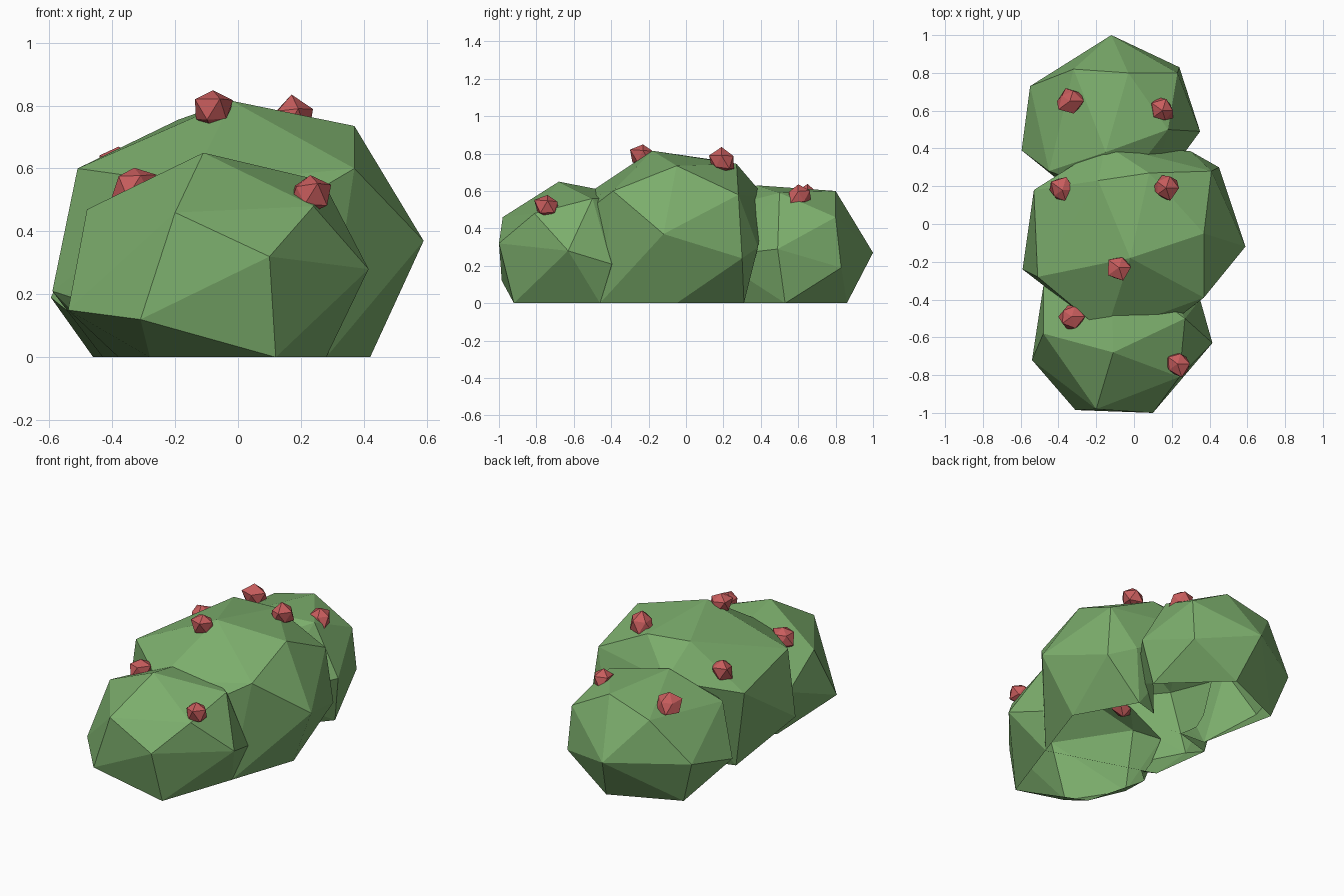
import bpy, bmesh, random
from mathutils import Vector

if "Cube" in bpy.data.objects:
    bpy.data.objects.remove(bpy.data.objects["Cube"])

random.seed(4)


def material(name, rgb):
    m = bpy.data.materials.new(name)
    m.diffuse_color = (*rgb, 1)
    m.use_nodes = True
    m.node_tree.nodes["Principled BSDF"].inputs["Base Color"].default_value = m.diffuse_color
    return m


LEAF = material("leaf green", (0.20, 0.42, 0.15))
BERRY = material("berry red", (0.58, 0.11, 0.11))


def finish(bm, name, mat):
    bmesh.ops.recalc_face_normals(bm, faces=bm.faces[:])
    me = bpy.data.meshes.new(name)
    bm.to_mesh(me)
    bm.free()
    me.materials.append(mat)
    ob = bpy.data.objects.new(name, me)
    bpy.context.collection.objects.link(ob)
    return ob


def clump(name, corners, sink):
    """Faceted leaf dome: convex hull of its corners, base sunk a hair so the union is clean."""
    bm = bmesh.new()
    for x, y, z in corners:
        bm.verts.new((x, y, z if z else -sink))
    bmesh.ops.convex_hull(bm, input=bm.verts[:])
    loose = [v for v in bm.verts if not v.link_faces]
    bmesh.ops.delete(bm, geom=loose, context='VERTS')
    return finish(bm, name, LEAF)


def berry(name, centre, radius=0.07):
    """Slightly irregular low-poly berry."""
    bm = bmesh.new()
    bmesh.ops.create_icosphere(bm, subdivisions=1, radius=radius)
    for v in bm.verts:
        v.co = v.co * random.uniform(0.8, 1.2) + Vector(centre)
    finish(bm, name, BERRY)


# Front leaf clump
front = clump("front_leaf_clump", [
    (-.11, -.68, .65), (-.20, -.98, .46), (.10, -1.0, .32), (-.31, -.985, .12),
    (.24, -.81, .48), (.415, -.63, .28), (.27, -.50, .56), (.35, -.40, .21),
    (-.48, -.58, .47), (-.54, -.72, .15), (-.48, -.33, .30), (-.12, -.22, .56),
    (.05, -.10, .28), (.12, -.92, 0), (.28, -.46, 0), (-.02, -.05, 0),
    (-.38, -.36, 0), (-.28, -.74, 0)], 0.001)

# Middle leaf clump, the tallest
middle = clump("leaf_mass", [
    (-.02, -.18, .815), (.37, -.05, .735), (.41, .28, .58), (.08, .27, .745),
    (-.19, .23, .755), (.37, -.39, .60), (.59, -.12, .37), (.45, .30, .24),
    (.30, .385, .30), (-.51, -.28, .60), (-.53, .18, .50), (-.59, -.24, .21),
    (-.15, -.58, .55), (.20, -.52, .50), (-.25, -.50, .10), (-.15, .42, .57),
    (.42, -.05, 0), (.22, .31, 0), (-.43, .12, 0), (-.38, -.25, 0),
    (.28, -.46, 0)], 0.002)

# Back leaf clump
back = clump("back_leaf_clump", [
    (-.15, .38, .63), (-.32, .82, .52), (-.03, .80, .60), (.23, .80, .46),
    (.24, .83, .19), (-.12, 1.0, .27), (.18, .50, .59), (.35, .49, .29),
    (-.55, .73, .27), (-.595, .39, .19), (-.45, .28, .47), (-.10, .15, .50),
    (.10, .15, .25), (-.05, .86, 0), (.30, .53, 0), (-.46, .68, 0),
    (-.36, .20, 0), (.0, .18, 0)], 0.003)

# Merge the clumps into one hollow shell
for other in (front, back):
    mod = middle.modifiers.new("merge", 'BOOLEAN')
    mod.operation = 'UNION'
    mod.solver = 'EXACT'
    mod.object = other
merged = bpy.data.meshes.new_from_object(
    middle.evaluated_get(bpy.context.evaluated_depsgraph_get()))
middle.modifiers.clear()
middle.data = merged
for other in (front, back):
    bpy.data.objects.remove(other)

# Open the underside and seat it on the ground
bm = bmesh.new()
bm.from_mesh(merged)
bottom = [f for f in bm.faces if all(v.co.z < 0.004 for v in f.verts)]
bmesh.ops.delete(bm, geom=bottom, context='FACES')
for v in bm.verts:
    v.co.z = max(v.co.z, 0)
bm.to_mesh(merged)
bm.free()

# Berries scattered over the clumps
for i, c in enumerate([(-.08, -.23, .785), (.17, .19, .755), (-.38, .18, .605),
                       (-.33, -.49, .545), (.23, -.74, .515), (.15, .60, .57),
                       (-.34, .65, .56)]):
    berry(f"berry_{i + 1}", c)
